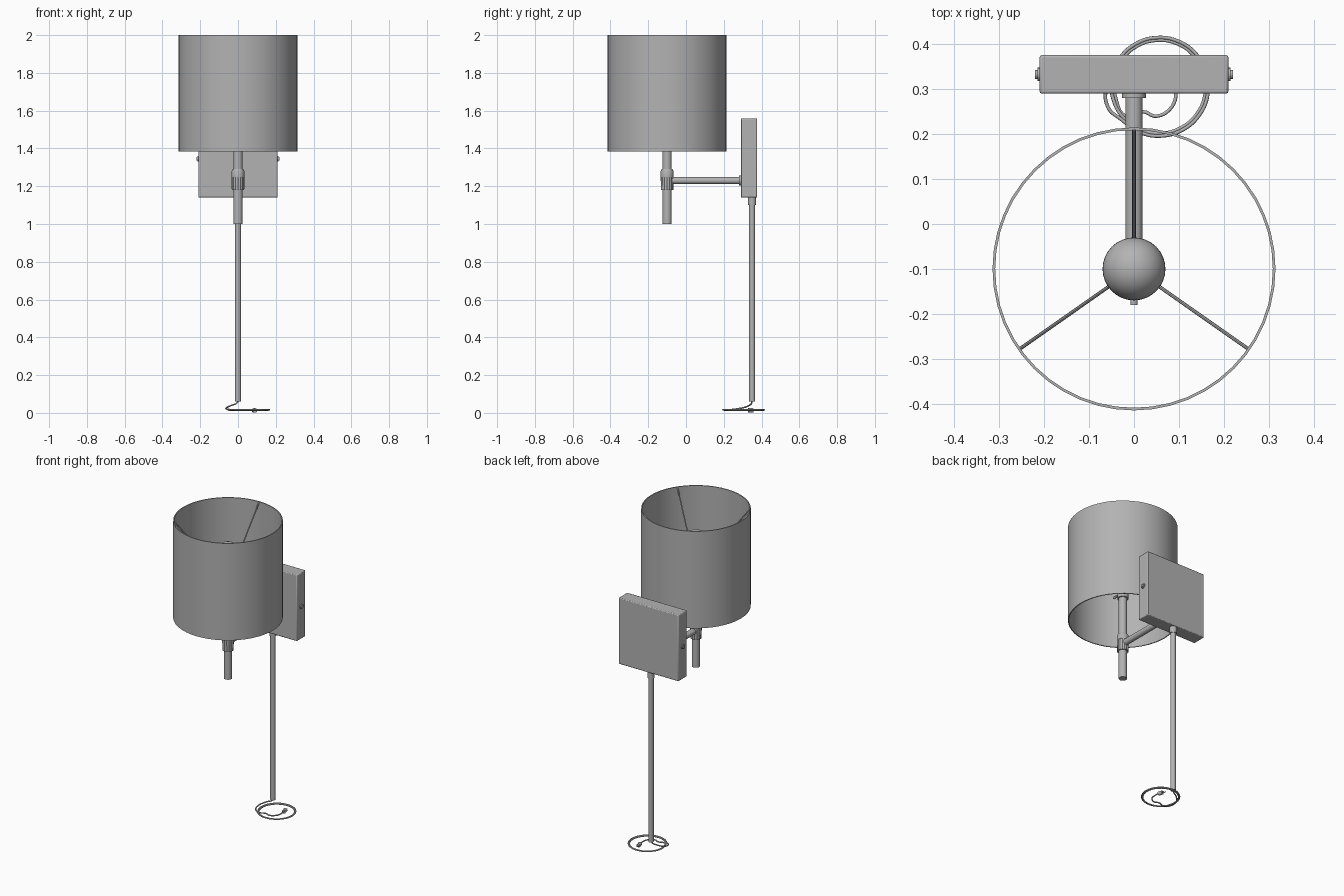
import bpy, math
from mathutils import Vector

cube = bpy.data.objects.get("Cube")
if cube:
    bpy.data.objects.remove(cube, do_unlink=True)

grey = bpy.data.materials.new("satin_grey")
grey.use_nodes = True
GREY = (0.45, 0.45, 0.45, 1)
grey.diffuse_color = GREY
grey.node_tree.nodes["Principled BSDF"].inputs["Base Color"].default_value = GREY

AXIS_Y = -0.1   # lamp stem
WALL_Y = 0.35   # cord tube


def finish(name, smooth=True):
    ob = bpy.context.object
    ob.name = name
    ob.data.materials.append(grey)
    if smooth:
        bpy.ops.object.shade_smooth_by_angle(angle=math.radians(35))
    return ob


def rod(name, a, b, r, sides=24):
    a, b = Vector(a), Vector(b)
    d = b - a
    bpy.ops.mesh.primitive_cylinder_add(
        vertices=sides, radius=r, depth=d.length, location=(a + b) / 2,
        rotation=d.to_track_quat('Z', 'Y').to_euler())
    return finish(name)


def lathe(name, profile, y, sides=32, ridge=0.0):
    """Revolve a closed (radius, z) profile; ridge pushes in every other column."""
    n, verts, faces = len(profile), [], []
    for i in range(sides):
        t = 2 * math.pi * i / sides
        k = 1 - ridge * (i % 2)
        verts += [(r * k * math.cos(t), y + r * k * math.sin(t), z) for r, z in profile]
        j = (i + 1) % sides
        faces += [(i * n + p, j * n + p, j * n + (p + 1) % n, i * n + (p + 1) % n)
                  for p in range(n)]
    me = bpy.data.meshes.new(name)
    me.from_pydata(verts, [], faces)
    ob = bpy.data.objects.new(name, me)
    bpy.context.collection.objects.link(ob)
    bpy.ops.object.select_all(action='DESELECT')
    bpy.context.view_layer.objects.active = ob
    ob.select_set(True)
    return finish(name)


# Drum shade, open at both ends
lathe("shade", [(0.315, 1.385), (0.315, 2.0), (0.309, 2.0), (0.309, 1.385)], AXIS_Y, 48)

# Stem, socket and bulb
rod("stem", (0, AXIS_Y, 1.0), (0, AXIS_Y, 1.53), 0.024)
rod("socket", (0, AXIS_Y, 1.53), (0, AXIS_Y, 1.66), 0.032)
rod("bulb_neck", (0, AXIS_Y, 1.66), (0, AXIS_Y, 1.75), 0.026)
bpy.ops.mesh.primitive_uv_sphere_add(segments=32, ring_count=20, radius=0.07,
                                     location=(0, AXIS_Y, 1.79))
finish("bulb")
rod("switch_stem", (0, AXIS_Y, 1.57), (0, -0.168, 1.57), 0.005, 12)
rod("switch_knob", (0, -0.155, 1.57), (0, -0.18, 1.57), 0.008, 12)

# Three sloping struts from the socket to the top rim
for i in range(3):
    t = math.radians(90 + 120 * i + (5, 5, -5)[i] * (i > 0))
    c, s = math.cos(t), math.sin(t)
    rod(f"shade_strut_{i + 1}", (0.03 * c, AXIS_Y + 0.03 * s, 1.65),
        (0.311 * c, AXIS_Y + 0.311 * s, 1.995), 0.004, 8)

# Joint collar, with a ridged lower sleeve
lathe("ridged_sleeve", [(0.02, 1.18), (0.033, 1.18), (0.034, 1.25), (0.02, 1.25)],
      AXIS_Y, 32, 0.06)
lathe("collar", [(0.02, 1.25), (0.034, 1.25), (0.034, 1.28), (0.029, 1.29), (0.02, 1.29)],
      AXIS_Y)

# Wall arm
rod("arm", (0, AXIS_Y, 1.23), (0, 0.295, 1.23), 0.019)
rod("arm_flange", (0, 0.28, 1.23), (0, 0.295, 1.23), 0.027)

# Wall box with softened edges
bpy.ops.mesh.primitive_cube_add(size=1, location=(0, 0.333, 1.349))
box = bpy.context.object
box.scale = (0.42, 0.086, 0.42)
bpy.ops.object.transform_apply(location=False, rotation=False, scale=True)
bev = box.modifiers.new("soft_edges", 'BEVEL')
bev.width, bev.segments = 0.005, 2
finish("wall_box")

# Side screws
for side, sx in (("left", 1), ("right", -1)):
    rod(f"{side}_screw_base", (sx * 0.208, 0.333, 1.345), (sx * 0.215, 0.333, 1.345), 0.015, 16)
    rod(f"{side}_screw_head", (sx * 0.214, 0.333, 1.345), (sx * 0.22, 0.333, 1.345), 0.01, 16)

# Cord tube below the box
rod("tube_connector", (0, WALL_Y, 1.1), (0, WALL_Y, 1.142), 0.021)
rod("cord_tube", (0, WALL_Y, 0.06), (0, WALL_Y, 1.105), 0.016)

# Cord: drops from the tube, then coils on the floor
path = [(0, 0.35, 0.1), (-0.003, 0.348, 0.055), (-0.035, 0.335, 0.04),
        (-0.06, 0.305, 0.028), (-0.058, 0.26, 0.02)]
for i in range(29):
    f = i / 28
    t = math.radians(222 + 720 * f)
    r = 0.112 - 0.012 * f
    path.append((0.056 + r * math.cos(t), 0.307 + r * math.sin(t), 0.017 - 0.004 * f))
path += [(0.02, 0.25, 0.014), (0.05, 0.24, 0.014), (0.085, 0.262, 0.014),
         (0.094, 0.3, 0.014), (0.09, 0.335, 0.014)]
cu = bpy.data.curves.new("cord", 'CURVE')
cu.dimensions = '3D'
cu.bevel_depth = 0.004
cu.bevel_resolution = 2
cu.resolution_u = 5
cu.use_fill_caps = True
sp = cu.splines.new('BEZIER')
sp.bezier_points.add(len(path) - 1)
for bp, co in zip(sp.bezier_points, path):
    bp.co = co
    bp.handle_left_type = bp.handle_right_type = 'AUTO'
cu.materials.append(grey)
bpy.context.collection.objects.link(bpy.data.objects.new("cord", cu))

# Plug with two pins
rod("plug", (0.091, 0.33, 0.013), (0.084, 0.355, 0.013), 0.012, 16)
for n, dx in (("first", -0.005), ("second", 0.005)):
    rod(f"{n}_plug_pin", (0.084 + dx, 0.352, 0.013), (0.079 + dx, 0.372, 0.013), 0.002, 8)
